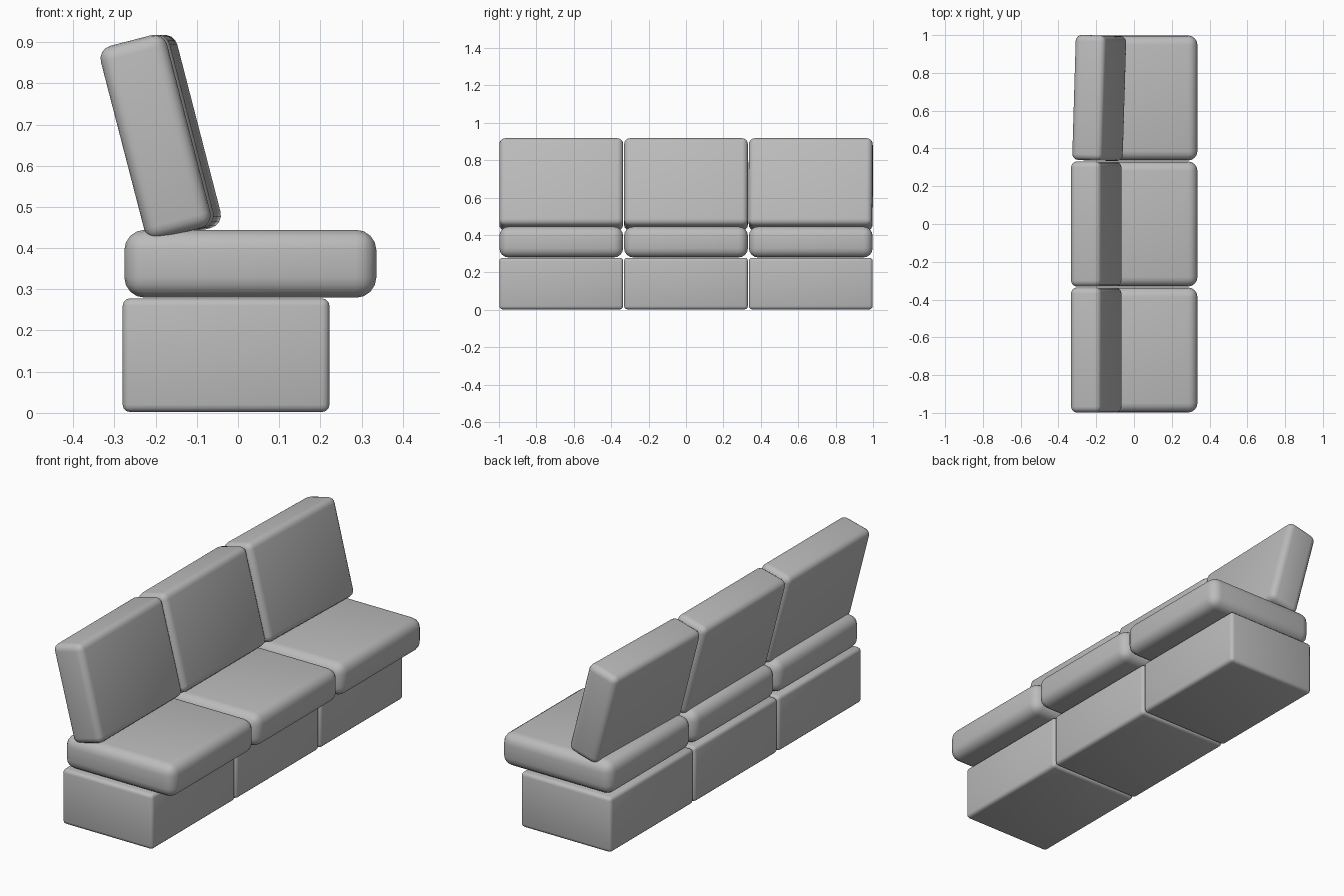
import bpy
from math import radians

cube = bpy.data.objects.get("Cube")
if cube:
    bpy.data.objects.remove(cube, do_unlink=True)

# Grey upholstery
grey = bpy.data.materials.new("grey_upholstery")
grey.use_nodes = True
colour = (0.5, 0.5, 0.5, 1)
grey.diffuse_color = colour
grey.node_tree.nodes["Principled BSDF"].inputs["Base Color"].default_value = colour


def rounded_box(name, size, centre, bevel, segments, rotation=(0, 0, 0)):
    """Box with rounded edges and smooth shading."""
    bpy.ops.mesh.primitive_cube_add(size=1, location=centre)
    box = bpy.context.object
    box.name = name
    box.scale = size
    bpy.ops.object.transform_apply(location=False, rotation=False, scale=True)
    box.rotation_euler = rotation
    box.data.materials.append(grey)
    mod = box.modifiers.new("rounding", "BEVEL")
    mod.width = bevel
    mod.segments = segments
    bpy.ops.object.modifier_apply(modifier=mod.name)
    bpy.ops.object.shade_smooth_by_angle(angle=radians(40))
    return box


# Three seat sections side by side, facing +x
pitch = 0.667
width = 0.662
for label, side in (("right", -1), ("middle", 0), ("left", 1)):
    y = side * pitch
    rounded_box(f"base_{label}", (0.502, width, 0.276), (-0.029, y, 0.14), 0.018, 3)
    rounded_box(f"seat_cushion_{label}", (0.612, width, 0.165), (0.03, y, 0.362), 0.05, 4)

    # One end back cushion is slightly twisted
    twist = radians(-1.7) if side == 1 else 0
    x = -0.184 if side == 1 else -0.2
    rounded_box(f"back_cushion_{label}", (0.166, width, 0.483), (x, y, 0.67),
                0.032, 4, (0, radians(-14.5), twist))
